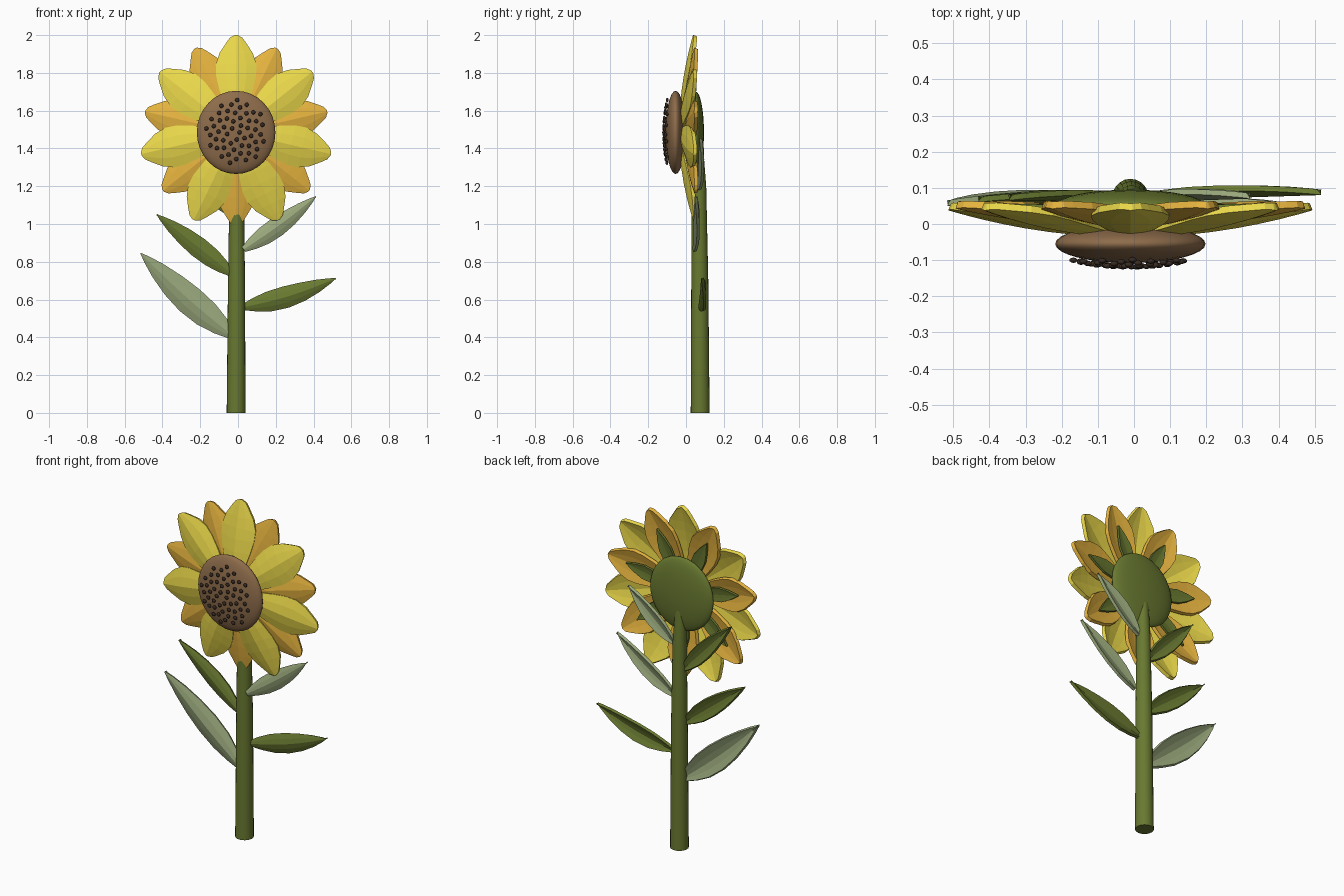
import bpy, bmesh, math

if "Cube" in bpy.data.objects:
    bpy.data.objects.remove(bpy.data.objects["Cube"])

CX, CZ = -0.01, 1.485   # flower head centre


def material(name, rgb):
    m = bpy.data.materials.new(name)
    m.diffuse_color = (*rgb, 1)
    m.use_nodes = True
    m.node_tree.nodes["Principled BSDF"].inputs["Base Color"].default_value = m.diffuse_color
    return m


YELLOW = material("yellow", (0.84, 0.70, 0.07))
ORANGE = material("orange", (0.80, 0.46, 0.05))
GREEN = material("green", (0.14, 0.19, 0.03))
PALE = material("pale_green", (0.32, 0.39, 0.20))
BROWN = material("brown", (0.27, 0.15, 0.07))
DARK = material("dark_brown", (0.04, 0.024, 0.016))


def finish(bm, name, mat, smooth=False):
    me = bpy.data.meshes.new(name)
    bm.to_mesh(me)
    bm.free()
    ob = bpy.data.objects.new(name, me)
    bpy.context.collection.objects.link(ob)
    me.materials.append(mat)
    for p in me.polygons:
        p.use_smooth = smooth
    return ob


def blade(name, mat, origin, angle, profile, depth, fold, thick, sag=0):
    """Folded petal or leaf growing at an angle from +z in the xz plane.
    profile: (distance, half width); depth: y as a function of distance."""
    bm = bmesh.new()
    s, c = math.sin(angle), math.cos(angle)
    end = profile[-1][0]
    rows = []
    for u, hw in profile:
        row = []
        for k in (-1, -0.5, 0, 0.5, 1):
            v = k * hw + sag * math.sin(math.pi * u / end)
            y = depth(u) + fold * hw * abs(k) ** 1.4
            row.append(bm.verts.new((origin[0] + u * s + v * c, origin[1] + y,
                                     origin[2] + u * c - v * s)))
        rows.append(row)
    for a, b in zip(rows, rows[1:]):
        for j in range(4):
            bm.faces.new((a[j], a[j + 1], b[j + 1], b[j]))
    ob = finish(bm, name, mat)
    mod = ob.modifiers.new("thickness", "SOLIDIFY")
    mod.thickness = thick
    mod.offset = -1
    return ob


def ellipsoid(name, mat, loc, size):
    bpy.ops.mesh.primitive_uv_sphere_add(segments=32, ring_count=16, radius=1, location=loc)
    ob = bpy.context.object
    ob.name = name
    ob.scale = size
    ob.data.materials.append(mat)
    bpy.ops.object.shade_smooth()
    return ob


# Stem: tapered and leaning slightly towards the head
bm = bmesh.new()
N = 20
rings = []
for x, y, z, r in ((-0.01, 0.075, 0, 0.05), (-0.008, 0.073, 0.7, 0.045),
                   (-0.007, 0.069, 1.2, 0.038), (-0.01, 0.06, 1.42, 0.03)):
    rings.append([bm.verts.new((x + r * math.cos(t), y + r * math.sin(t), z))
                  for t in (2 * math.pi * i / N for i in range(N))])
for a, b in zip(rings, rings[1:]):
    for i in range(N):
        bm.faces.new((a[i], a[(i + 1) % N], b[(i + 1) % N], b[i]))
bm.faces.new(rings[0][::-1])
bm.faces.new(rings[-1])
stem = finish(bm, "stem", GREEN)
bpy.context.view_layer.objects.active = stem
stem.select_set(True)
bpy.ops.object.shade_smooth_by_angle(angle=math.radians(40))

# Seed disc in front, green receptacle behind
ellipsoid("seed_disc", BROWN, (CX, -0.055, CZ), (0.208, 0.053, 0.22))
ellipsoid("receptacle", GREEN, (CX, 0.052, CZ), (0.205, 0.043, 0.215))

# Petals and sepals, seven of each
PETAL = ((0.08, 0.045), (0.16, 0.068), (0.23, 0.09), (0.30, 0.106), (0.36, 0.108),
         (0.42, 0.088), (0.475, 0.052), (0.502, 0.032), (0.515, 0.008))
BACK = [(u * 0.96, w * 0.9) for u, w in PETAL]
SEPAL = ((0.14, 0.03), (0.2, 0.04), (0.26, 0.042), (0.32, 0.026), (0.375, 0.003))
for i in range(7):
    a = 2 * math.pi * i / 7
    b = a + math.pi / 7
    o = (CX, 0, CZ)
    blade(f"front_petal_{i+1}", YELLOW, o, a, PETAL, lambda u: -0.037 + 0.28 * u * u, 0.22, 0.02)
    blade(f"back_petal_{i+1}", ORANGE, o, b, BACK, lambda u: -0.012 + 0.22 * u * u, 0.22, 0.02)
    blade(f"sepal_{i+1}", GREEN, o, b, SEPAL, lambda u: 0.028 + 0.12 * u * u, 0.15, 0.012)

# Seeds in a sunflower spiral on the disc
bm = bmesh.new()
n = 54
for i in range(n):
    q = math.sqrt((i + 0.7) / n) * 0.78
    t = i * math.radians(137.508)
    x, z = 0.208 * q * math.cos(t), 0.22 * q * math.sin(t)
    y = -0.066 - 0.053 * math.sqrt(1 - q * q)
    vs = bmesh.ops.create_icosphere(bm, subdivisions=2, radius=0.0115)["verts"]
    for v in vs:
        v.co.y *= 0.65
        v.co.x += CX + x
        v.co.y += y
        v.co.z += CZ + z
finish(bm, "seeds", DARK, True)

# Leaves: base x, base z, tip x, tip z, base y, tip y, half width, material
LEAVES = (
    ("lower_left_leaf", -0.03, 0.41, -0.515, 0.845, 0.055, 0.05, 0.078, PALE, -0.012),
    ("lower_right_leaf", 0.03, 0.56, 0.517, 0.712, 0.065, 0.08, 0.058, GREEN, 0.016),
    ("middle_left_leaf", -0.03, 0.735, -0.43, 1.05, 0.05, 0.06, 0.055, GREEN, 0),
    ("middle_right_leaf", 0.03, 0.865, 0.412, 1.145, 0.035, 0.045, 0.052, PALE, 0.008),
    ("upper_left_leaf", -0.03, 1.05, -0.345, 1.385, 0.06, 0.065, 0.05, GREEN, 0),
    ("upper_right_leaf", 0.025, 1.19, 0.32, 1.455, 0.06, 0.07, 0.05, PALE, 0),
)
SHAPE = ((0, 0.3), (0.12, 0.65), (0.27, 0.93), (0.45, 1), (0.63, 0.86), (0.8, 0.58),
         (0.93, 0.26), (1, 0.03))
for name, bx, bz, tx, tz, by, ty, hw, mat, sag in LEAVES:
    L = math.hypot(tx - bx, tz - bz)
    blade(name, mat, (bx, by, bz), math.atan2(tx - bx, tz - bz),
          [(u * L, w * hw) for u, w in SHAPE],
          lambda u: (ty - by) * u / L, 0.35, 0.016, sag)
